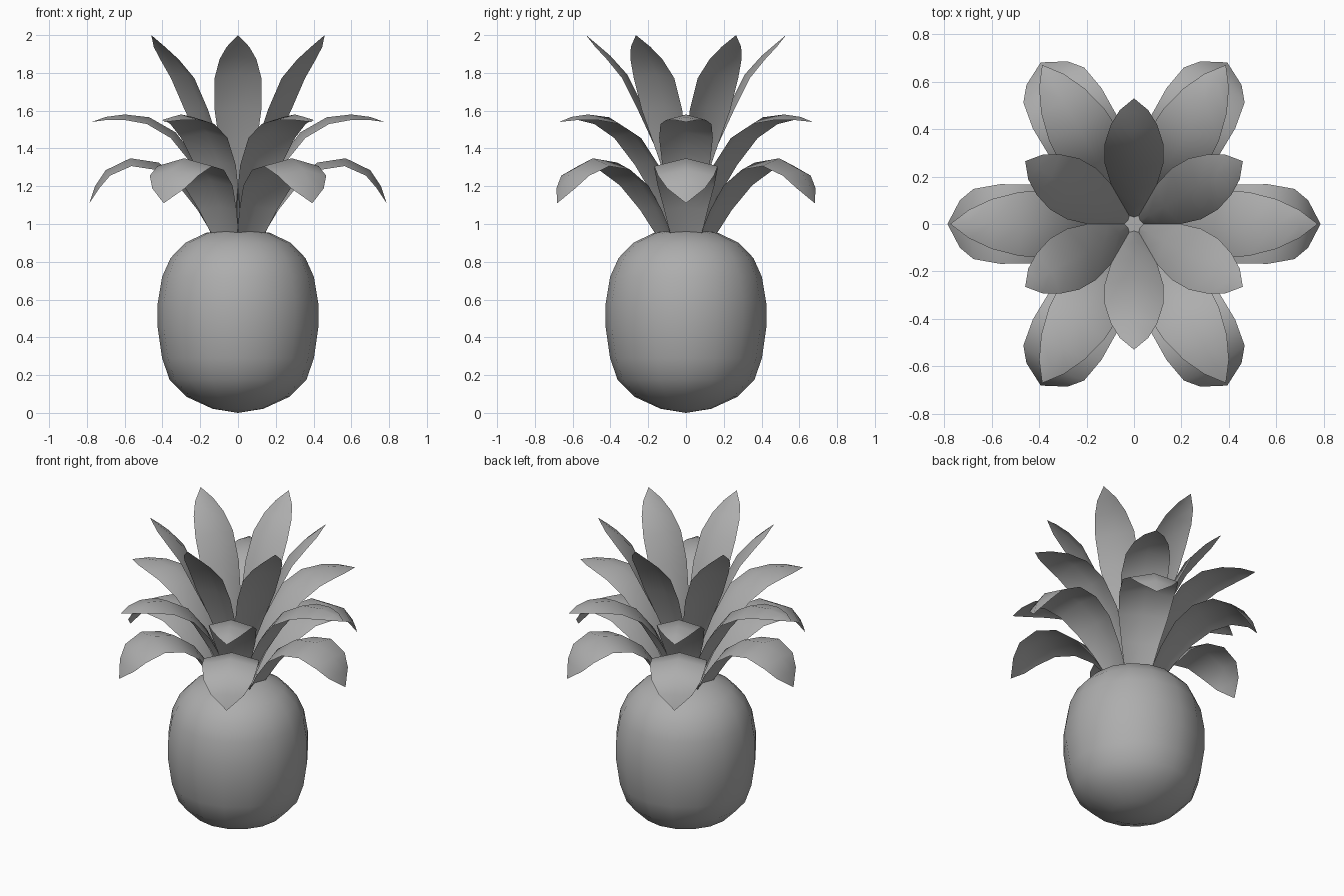
import bpy, math
from mathutils import Vector

if "Cube" in bpy.data.objects:
    bpy.data.objects.remove(bpy.data.objects["Cube"])

# Darker grey shared by all parts
grey = bpy.data.materials.new("dark_grey")
grey.diffuse_color = (0.42, 0.42, 0.42, 1)
grey.use_nodes = True
grey.node_tree.nodes["Principled BSDF"].inputs["Base Color"].default_value = grey.diffuse_color


def make_object(name, verts, faces):
    mesh = bpy.data.meshes.new(name)
    mesh.from_pydata(verts, [], faces)
    mesh.polygons.foreach_set("use_smooth", [True] * len(mesh.polygons))
    mesh.materials.append(grey)
    mesh.update()
    obj = bpy.data.objects.new(name, mesh)
    bpy.context.collection.objects.link(obj)
    return obj


# Fruit body: smooth low-poly lathe, profile given as (radius, z)
profile = [(0.135, 0.022), (0.272, 0.085), (0.362, 0.175), (0.402, 0.29),
           (0.425, 0.45), (0.425, 0.58), (0.402, 0.72), (0.357, 0.82),
           (0.28, 0.90), (0.17, 0.953), (0.09, 0.965)]
N = 16
verts = [(r * math.cos(2 * math.pi * i / N), r * math.sin(2 * math.pi * i / N), z)
         for r, z in profile for i in range(N)]
faces = [(k * N + i, k * N + (i + 1) % N, (k + 1) * N + (i + 1) % N, (k + 1) * N + i)
         for k in range(len(profile) - 1) for i in range(N)]
bottom, top = len(verts), len(verts) + 1
verts += [(0, 0, 0.0), (0, 0, 0.963)]
last = (len(profile) - 1) * N
for i in range(N):
    j = (i + 1) % N
    faces += [(bottom, j, i), (top, last + i, last + j)]
make_object("fruit_body", verts, faces)


# Leaf: a strip along a curve of (radius, z, half_width), folded down at its edges
def leaf(name, path, angle, fold):
    pts = [Vector((r, 0, z)) for r, z, w in path]
    verts, faces = [], []
    for k, (r, z, w) in enumerate(path):
        t = pts[min(k + 1, len(pts) - 1)] - pts[max(k - 1, 0)]
        outward = Vector((t.z, 0, -t.x)).normalized()
        for side in (-1, 0, 1):
            p = pts[k] + abs(side) * fold * w * outward
            y = side * w
            verts.append((p.x * math.cos(angle) - y * math.sin(angle),
                          p.x * math.sin(angle) + y * math.cos(angle), p.z))
    n = len(path)
    for k in range(n - 2):
        a = 3 * k
        faces += [(a, a + 3, a + 4, a + 1), (a + 1, a + 4, a + 5, a + 2)]
    # Pointed tip shares a single vertex
    a = 3 * (n - 2)
    verts = verts[:3 * (n - 1)] + [verts[3 * (n - 1) + 1]]
    faces += [(a, a + 3, a + 1), (a + 1, a + 3, a + 2)]
    make_object(name, verts, faces)


# Three tiers of six leaves: path, start angle, fold
tiers = {
    "lower_leaf": ([(0.10, 0.92, 0.075), (0.19, 1.09, 0.115), (0.29, 1.23, 0.15),
                    (0.42, 1.325, 0.166), (0.57, 1.348, 0.168),
                    (0.70, 1.285, 0.148), (0.757, 1.20, 0.10),
                    (0.787, 1.11, 0)], 0, 0.25),
    "middle_leaf": ([(0.05, 0.93, 0.05), (0.12, 1.15, 0.09), (0.21, 1.33, 0.125),
                     (0.33, 1.485, 0.142), (0.47, 1.565, 0.135),
                     (0.60, 1.58, 0.105), (0.70, 1.567, 0.06),
                     (0.775, 1.54, 0)], 0, 0.28),
    "upper_leaf": ([(0.025, 0.94, 0.016), (0.075, 1.2, 0.055), (0.145, 1.43, 0.098),
                    (0.225, 1.62, 0.124), (0.31, 1.79, 0.124),
                    (0.40, 1.89, 0.098), (0.47, 1.95, 0.06),
                    (0.53, 2.0, 0)], 30, 0.27),
}
for name, (path, start, fold) in tiers.items():
    for i in range(6):
        leaf(f"{name}_{i + 1}", path, math.radians(start + 60 * i), fold)
